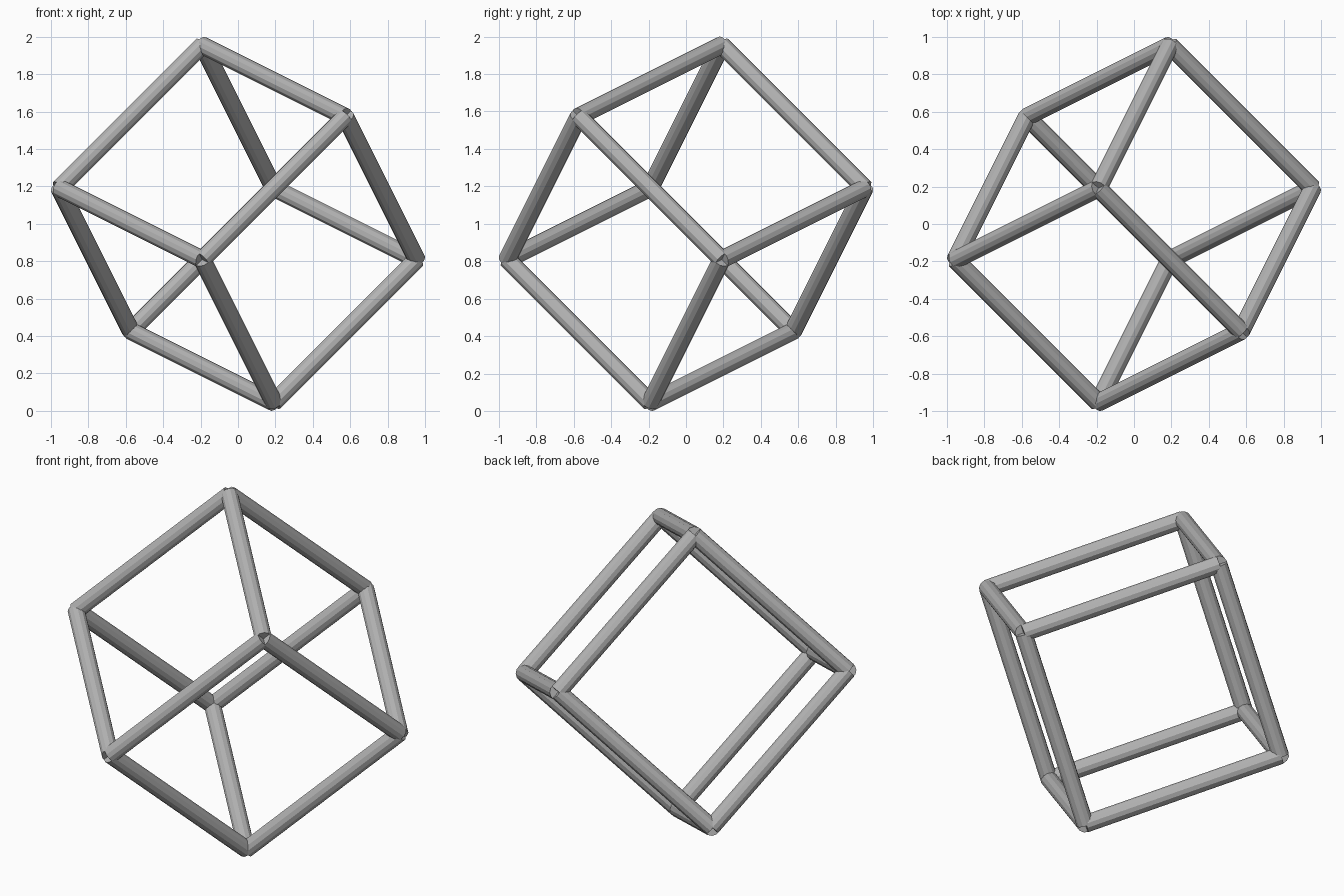
import bpy
from itertools import product
from mathutils import Vector

cube = bpy.data.objects.get("Cube")
if cube:
    bpy.data.objects.remove(cube, do_unlink=True)

EDGE = 1.146      # length of a bar
RADIUS = 0.048
CENTRE = Vector((0, 0, 1))

grey = bpy.data.materials.new("plain grey")
grey.use_nodes = True
colour = (0.45, 0.45, 0.45, 1)
grey.diffuse_color = colour
grey.node_tree.nodes["Principled BSDF"].inputs["Base Color"].default_value = colour

# Three perpendicular directions of the tilted cube frame
axes = [Vector(v) / 3 for v in ((2, -2, -1), (-2, -1, -2), (1, 2, -2))]
names = ("cross_bar", "long_bar", "upright_bar")


def add_bar(name, middle, direction):
    """One straight round bar with flat ends meeting at the frame corners."""
    bpy.ops.mesh.primitive_cylinder_add(
        vertices=12, radius=RADIUS, depth=EDGE, location=middle,
        rotation=direction.to_track_quat("Z", "Y").to_euler())
    bar = bpy.context.object
    bar.name = name
    bar.data.materials.append(grey)


# Four parallel bars along each direction
for i, name in enumerate(names):
    side, other = axes[(i + 1) % 3], axes[(i + 2) % 3]
    for n, (s, t) in enumerate(product((-1, 1), repeat=2)):
        middle = CENTRE + (side * s + other * t) * EDGE / 2
        add_bar(f"{name}_{n + 1}", middle, axes[i])
